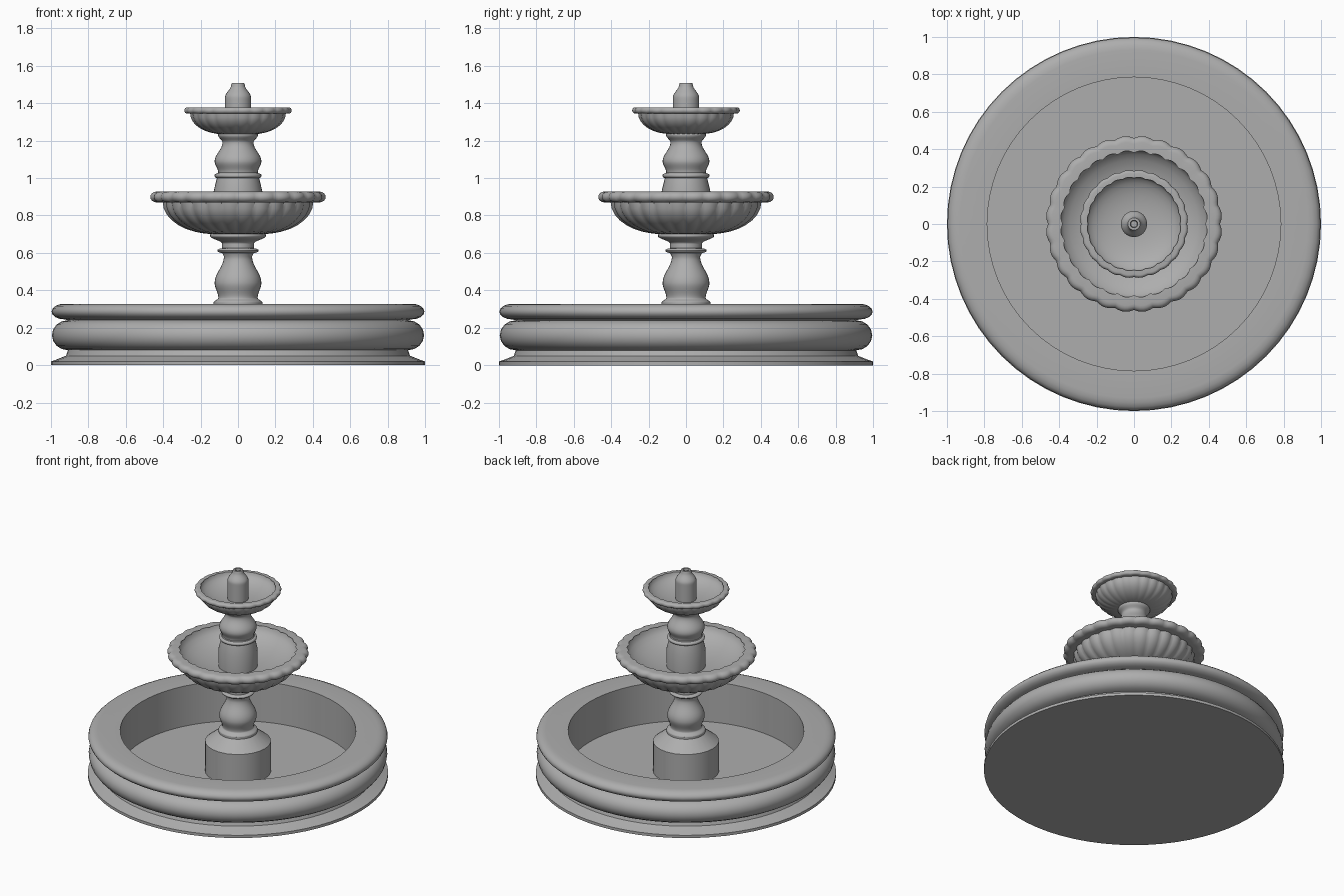
import bpy, bmesh
from math import sin, cos, pi, radians

cube = bpy.data.objects.get("Cube")
if cube:
    bpy.data.objects.remove(cube, do_unlink=True)

GREY = (0.42, 0.42, 0.42, 1)
stone = bpy.data.materials.new("grey_stone")
stone.use_nodes = True
stone.diffuse_color = GREY
stone.node_tree.nodes["Principled BSDF"].inputs["Base Color"].default_value = GREY

STEPS = 8
FRACTIONS = [step / STEPS for step in range(STEPS + 1)]


def mix(start, end, fraction):
    return start + (end - start) * fraction


def bead(radius, bottom, top, bulge):
    """Rounded moulding: half an ellipse standing out from a radius."""
    return [(radius + bulge * sin(pi * f), mix(bottom, top, (1 - cos(pi * f)) / 2))
            for f in FRACTIONS]


def dish(centre_radius, bottom, edge_radius, top):
    """Bowl section: a quarter ellipse rising from the centre to the edge."""
    return [(mix(centre_radius, edge_radius, sin(pi * f / 2)),
             mix(top, bottom, cos(pi * f / 2))) for f in FRACTIONS]


def turned(*stations):
    """Turned section: smooth S-curves between (radius, height) stations."""
    points = [stations[0]]
    for (start_radius, start), (end_radius, end) in zip(stations, stations[1:]):
        for f in FRACTIONS[1:]:
            points.append((mix(start_radius, end_radius, (1 - cos(pi * f)) / 2),
                           mix(start, end, f)))
    return points


def lathe(name, profile, sides=64, flutes=0, depth=0.0):
    """Spin a profile about the z axis; flutes scallop it by the given depth."""
    bm = bmesh.new()
    rings = []
    for radius, height in profile:
        if radius == 0:
            rings.append([bm.verts.new((0, 0, height))] * sides)
            continue
        ring = []
        for index in range(sides):
            angle = 2 * pi * index / sides
            reach = radius + depth * (abs(sin(flutes * angle / 2)) - 0.6)
            ring.append(bm.verts.new((reach * cos(angle), reach * sin(angle), height)))
        rings.append(ring)
    for low, high in zip(rings, rings[1:]):
        for index in range(sides):
            following = (index + 1) % sides
            corners = dict.fromkeys((low[index], low[following], high[following], high[index]))
            bm.faces.new(list(corners))
    bmesh.ops.recalc_face_normals(bm, faces=bm.faces)
    mesh = bpy.data.meshes.new(name)
    bm.to_mesh(mesh)
    bm.free()
    mesh.materials.append(stone)
    part = bpy.data.objects.new(name, mesh)
    bpy.context.collection.objects.link(part)
    bpy.ops.object.select_all(action="DESELECT")
    part.select_set(True)
    bpy.context.view_layer.objects.active = part
    bpy.ops.object.shade_smooth_by_angle(angle=radians(40))


def bowl(name, foot, bottom, edge, lip, rim, top, floor, flutes, depth):
    """Fluted bowl: underside, scalloped rolled rim and plain basin."""
    fine = flutes * 6
    lathe(name + "_underside", dish(foot, bottom, edge, lip), fine, flutes, depth)
    lathe(name + "_rim", [(edge - depth, lip)] + bead(edge + (rim - edge) / 2, lip, top, (rim - edge) / 2)
          + [(edge - depth, top)], fine, flutes, depth)
    lathe(name + "_basin", dish(foot / 2, floor, edge, top))


# Ground pool: stepped plinth, bulging wall, rolled rim, inner wall and floor
plinth = [(0, 0), (1, 0), (1, 0.02), (0.97, 0.03), (0.92, 0.05)]
wall = bead(0.91, 0.08, 0.24, 0.085)
rim = bead(0.93, 0.245, 0.328, 0.067)
water_side = [(0.785, 0.325), (0.785, 0.03), (0, 0.03)]
lathe("pool", plinth + wall + rim + water_side)

# Pedestal block standing in the pool
lathe("pedestal_block", [(0.22, 0.03), (0.22, 0.25), (0.13, 0.32), (0.13, 0.335), (0, 0.335)], 24)

# Lower baluster: vase, ring and flared capital
lathe("lower_column", turned((0.13, 0.335), (0.105, 0.36), (0.125, 0.44), (0.075, 0.58))
      + bead(0.085, 0.6, 0.625, 0.025)
      + turned((0.085, 0.63), (0.085, 0.65), (0.15, 0.69), (0.14, 0.72)), 32)

# Lower and wider bowl
bowl("large_bowl", foot=0.12, bottom=0.7, edge=0.4, lip=0.87, rim=0.467, top=0.928,
     floor=0.8, flutes=28, depth=0.012)

# Upper baluster: tapered drum, ring, vase and small capital
lathe("upper_column", [(0.13, 0.8), (0.13, 0.93), (0.113, 1)]
      + bead(0.11, 1, 1.025, 0.016)
      + turned((0.106, 1.03), (0.125, 1.09), (0.083, 1.19), (0.107, 1.23), (0.1, 1.25)), 32)

# Upper and smaller bowl
bowl("small_bowl", foot=0.08, bottom=1.235, edge=0.255, lip=1.345, rim=0.287, top=1.378,
     floor=1.295, flutes=24, depth=0.006)

# Domed spout with a small water hole
lathe("spout", [(0.07, 1.29), (0.07, 1.42)] + turned((0.07, 1.43), (0.036, 1.5))
      + [(0.033, 1.508), (0.02, 1.508), (0.017, 1.47), (0, 1.47)], 24)
